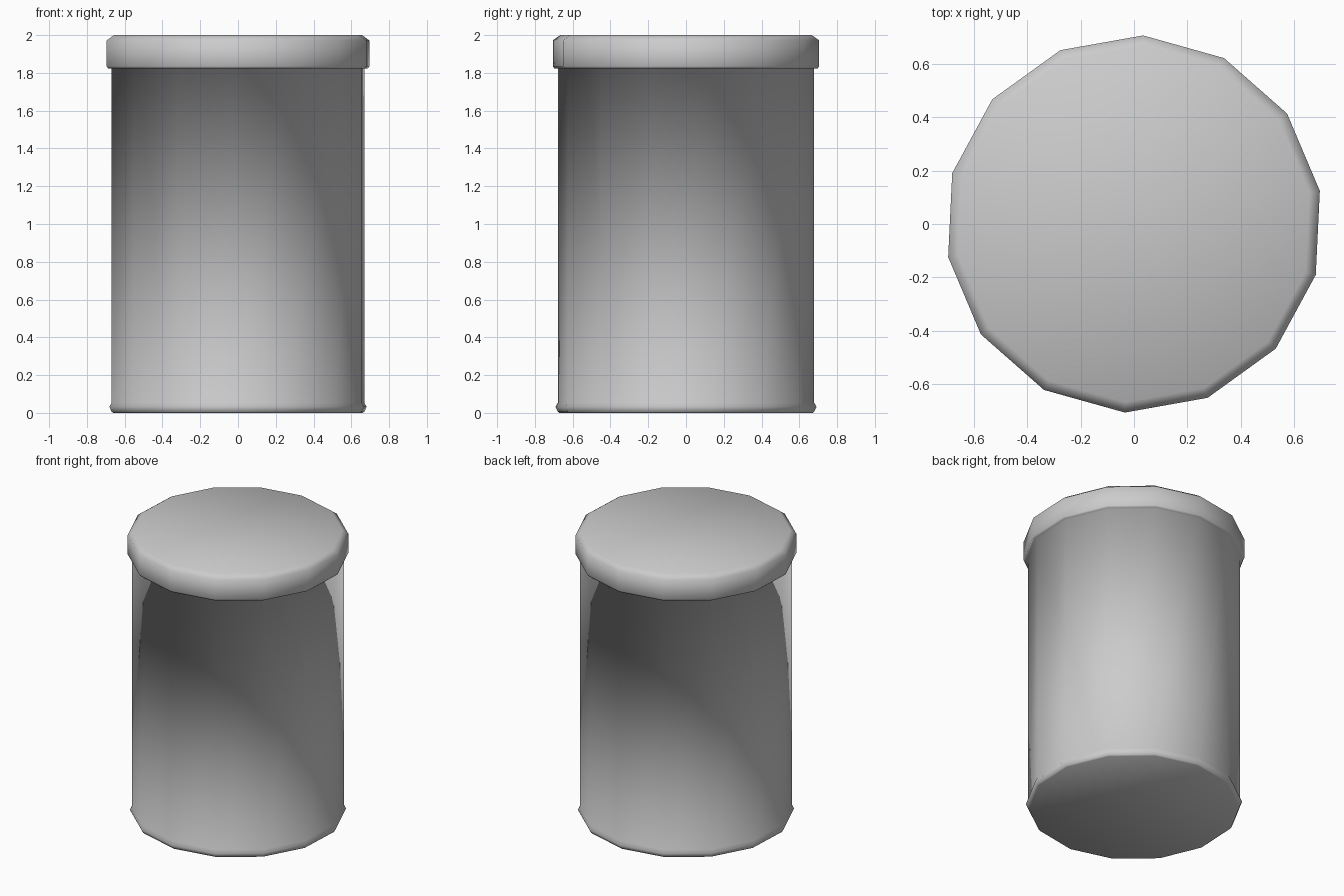
import bpy, bmesh, math

if "Cube" in bpy.data.objects:
    bpy.data.objects.remove(bpy.data.objects["Cube"])

SIDES = 14
OFFSET = math.radians(10.1)

# Outline (radius, height): base, foot lip, straight wall, overhanging lid
profile = [
    (0.672, 0.0), (0.679, 0.006), (0.692, 0.032), (0.679, 0.055),
    (0.679, 1.823), (0.698, 1.823), (0.706, 1.835),
    (0.706, 1.972), (0.667, 2.0),
]

bm = bmesh.new()
rings = []
for r, z in profile:
    rings.append([bm.verts.new((r * math.cos(OFFSET + math.tau * i / SIDES),
                                r * math.sin(OFFSET + math.tau * i / SIDES), z))
                  for i in range(SIDES)])

# Walls between successive rings
for low, high in zip(rings, rings[1:]):
    for i in range(SIDES):
        j = (i + 1) % SIDES
        bm.faces.new((low[i], low[j], high[j], high[i]))

# Flat base and lid top
bm.faces.new(rings[0][::-1])
bm.faces.new(rings[-1])

# Shading is smooth all over, so the lid and wall blend
for f in bm.faces:
    f.smooth = True

mesh = bpy.data.meshes.new("lidded_canister")
bm.to_mesh(mesh)
bm.free()
canister = bpy.data.objects.new("lidded_canister", mesh)
bpy.context.collection.objects.link(canister)
